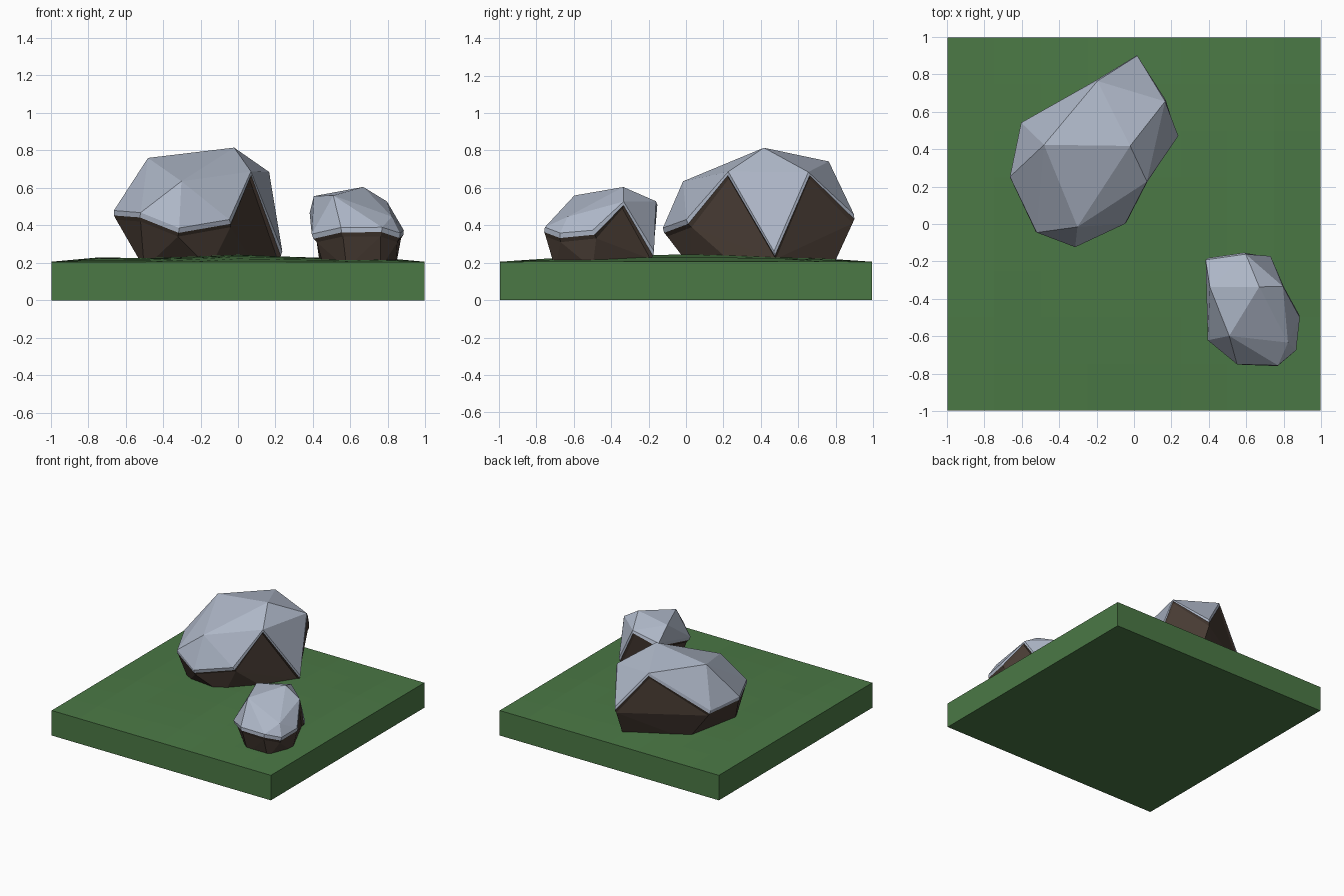
import bpy, bmesh, math
from mathutils import Vector

if "Cube" in bpy.data.objects:
    bpy.data.objects.remove(bpy.data.objects["Cube"])


def material(name, rgb):
    m = bpy.data.materials.new(name)
    m.diffuse_color = (*rgb, 1)
    m.use_nodes = True
    m.node_tree.nodes["Principled BSDF"].inputs["Base Color"].default_value = m.diffuse_color
    return m


grass = material("grass_green", (0.07, 0.19, 0.06))
stone = material("stone_grey", (0.42, 0.47, 0.57))
earth = material("earth_brown", (0.065, 0.045, 0.034))


def finish(bm, name, mats):
    bmesh.ops.recalc_face_normals(bm, faces=bm.faces[:])
    me = bpy.data.meshes.new(name)
    bm.to_mesh(me)
    bm.free()
    for m in mats:
        me.materials.append(m)
    ob = bpy.data.objects.new(name, me)
    bpy.context.collection.objects.link(ob)
    return ob


# Ground slab: square block with a gently rolling top
bm = bmesh.new()
bmesh.ops.create_grid(bm, x_segments=8, y_segments=8, size=0.995)
top = bm.faces[:]
ext = bmesh.ops.extrude_face_region(bm, geom=top, use_keep_orig=True)
for v in [g for g in ext["geom"] if isinstance(g, bmesh.types.BMVert)]:
    x, y = v.co.x, v.co.y
    v.co.z = 0.205 + 0.035 * (1 - y * y) * (1 - x ** 4) * (0.85 + 0.25 * math.cos(7 * x))
finish(bm, "ground_slab", [grass])


# Boulder: convex hull, with a grey cap stepped up from the upward-facing facets
def boulder(name, points):
    bm = bmesh.new()
    for p in points:
        bm.verts.new(p)
    hull = bmesh.ops.convex_hull(bm, input=bm.verts[:])
    loose = [v for v in bm.verts if not v.link_faces]
    bmesh.ops.delete(bm, geom=loose, context="VERTS")
    bmesh.ops.recalc_face_normals(bm, faces=bm.faces[:])
    cap = [f for f in bm.faces if f.normal.z > 0.1]
    bmesh.ops.inset_region(bm, faces=cap, thickness=0.012, depth=0.022, use_even_offset=False)
    rim = bmesh.ops.inset_region(bm, faces=cap, thickness=0.022, depth=0.014,
                                 use_even_offset=False)["faces"]
    for f in cap + rim:
        f.material_index = 1
    return finish(bm, name, [earth, stone])


boulder("large_boulder", [
    # crown
    (-.46, .42, .73), (-.03, .42, .78), (-.30, .01, .61),
    (.06, .23, .65), (.16, .66, .65), (-.20, .76, .70),
    # cap rim
    (.01, .89, .41), (.21, .48, .22), (-.04, .03, .39), (-.32, -.10, .34),
    (-.52, -.03, .42), (-.65, .25, .43), (-.58, .54, .41),
    # foot
    (-.50, .08, .17), (-.15, .03, .17), (.10, .28, .17),
    (.02, .78, .17), (-.40, .55, .17)])

boulder("small_boulder", [
    # crown
    (.43, -.34, .53), (.66, -.34, .57), (.52, -.58, .53),
    (.80, -.62, .42), (.79, -.34, .49), (.58, -.16, .49),
    # cap rim
    (.41, -.18, .42), (.71, -.19, .22), (.87, -.48, .33), (.85, -.67, .31),
    (.76, -.75, .34), (.56, -.74, .34), (.42, -.61, .31),
    # foot
    (.46, -.58, .17), (.58, -.70, .17), (.76, -.70, .17),
    (.84, -.50, .17), (.44, -.22, .17)])
